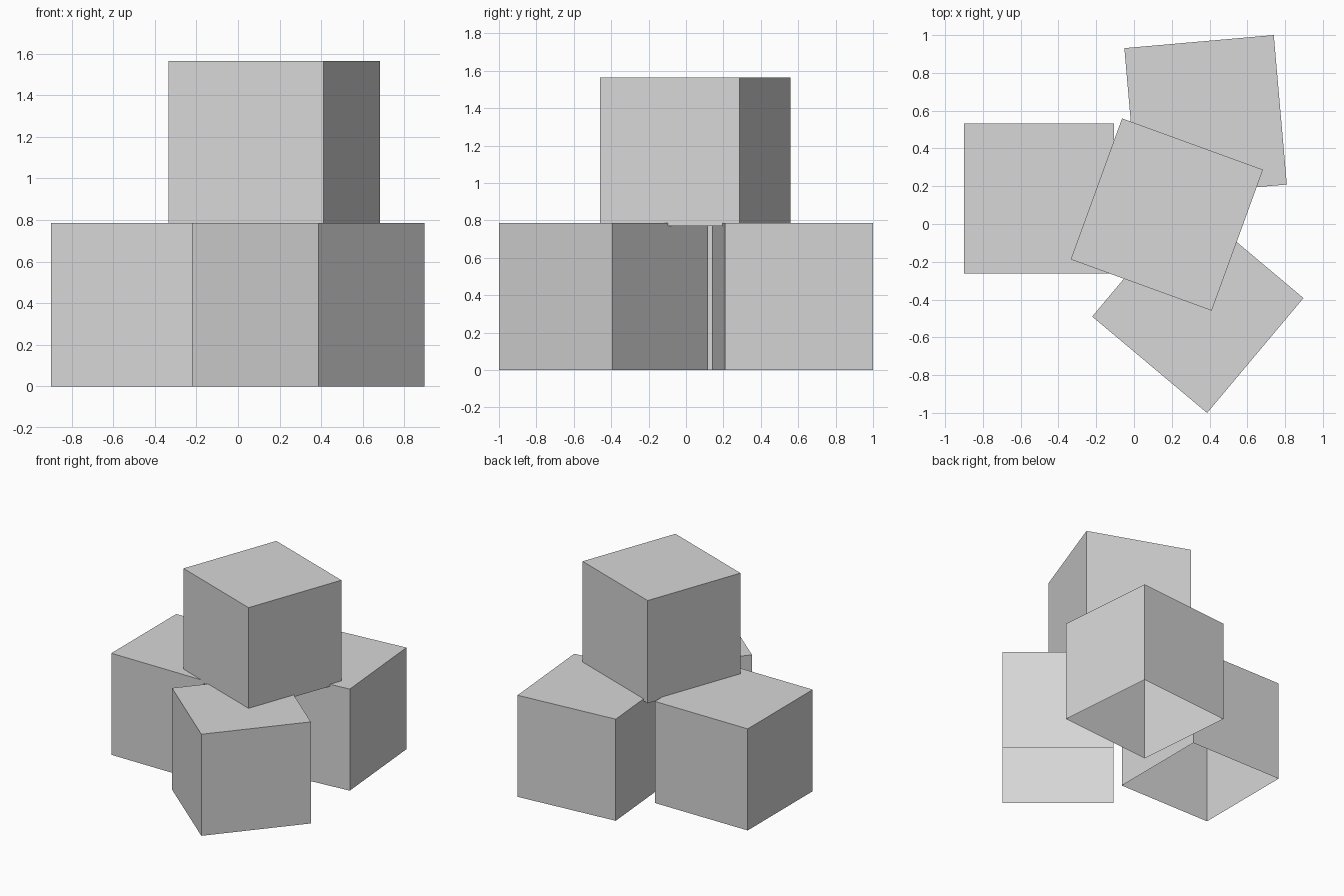
import bpy
import bmesh
from math import radians
from mathutils import Matrix

# Remove the default object
if "Cube" in bpy.data.objects:
    bpy.data.objects.remove(bpy.data.objects["Cube"], do_unlink=True)

SIDE = 0.794

# Plain grey
grey = bpy.data.materials.new("light_grey")
grey.use_nodes = True
colour = (0.68, 0.68, 0.68, 1)
grey.diffuse_color = colour
grey.node_tree.nodes["Principled BSDF"].inputs["Base Color"].default_value = colour


def block(name, x, y, base, height, turn):
    """Add a hollow block, open underneath, turned about z by degrees."""
    bm = bmesh.new()
    bmesh.ops.create_cube(bm, matrix=Matrix.Diagonal((SIDE, SIDE, height, 1)))
    underside = [f for f in bm.faces if f.normal.z < -0.5]
    bmesh.ops.delete(bm, geom=underside, context='FACES')
    mesh = bpy.data.meshes.new(name)
    bm.to_mesh(mesh)
    bm.free()
    mesh.materials.append(grey)
    obj = bpy.data.objects.new(name, mesh)
    obj.location = (x, y, base + height / 2)
    obj.rotation_euler.z = radians(turn)
    bpy.context.collection.objects.link(obj)


# Three blocks on the floor
block("right_block", -0.503, 0.135, 0, 0.785, 0)
block("back_block", 0.379, 0.57, 0, 0.785, -85)
block("front_block", 0.338, -0.441, 0, 0.785, -40)

# Block resting on the three, sunk in slightly
block("top_block", 0.174, 0.05, 0.769, SIDE, -20)
